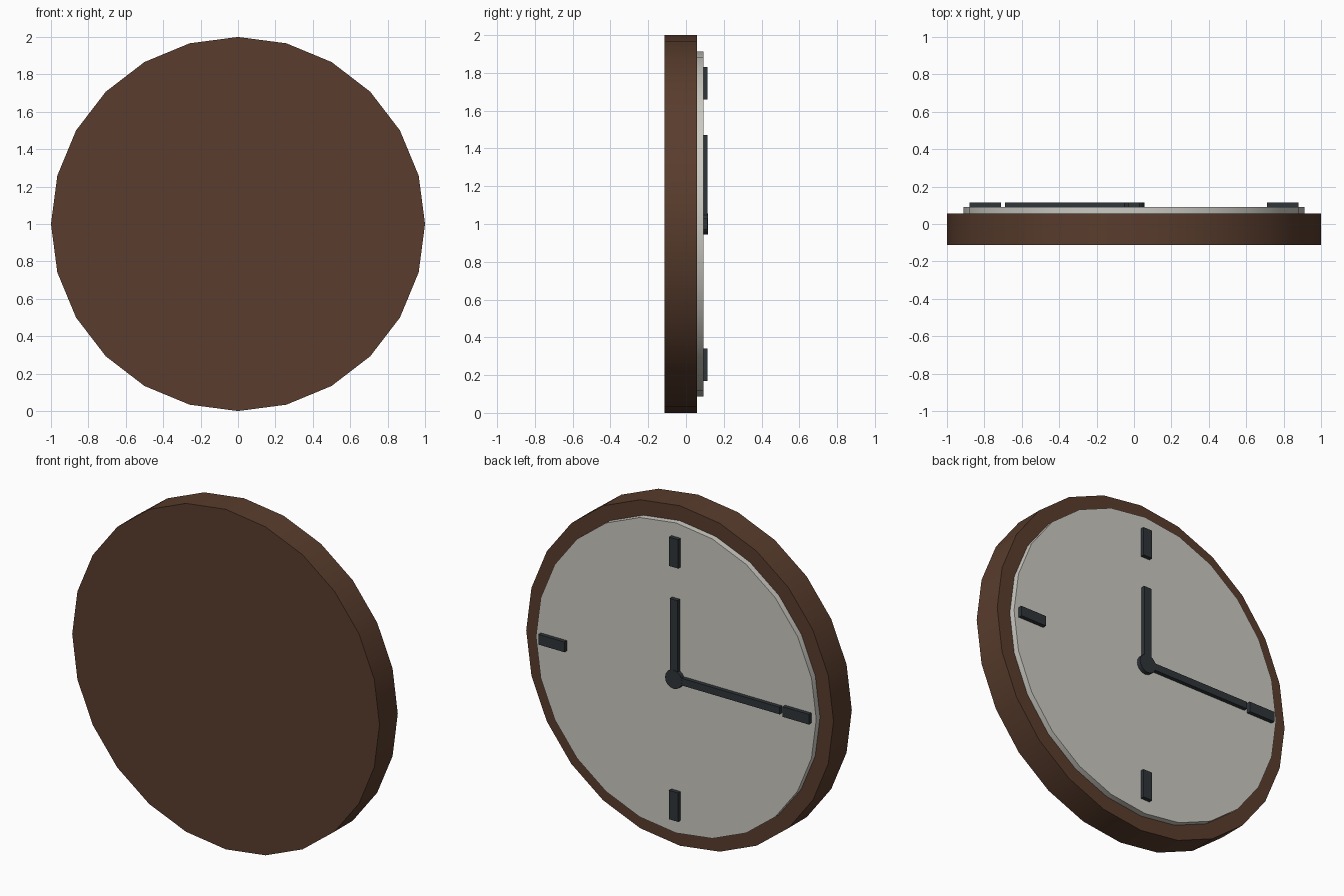
import bpy
from math import radians, sin, cos

if "Cube" in bpy.data.objects:
    bpy.data.objects.remove(bpy.data.objects["Cube"])


def material(name, rgb):
    m = bpy.data.materials.new(name)
    m.diffuse_color = (*rgb, 1)
    m.use_nodes = True
    m.node_tree.nodes["Principled BSDF"].inputs["Base Color"].default_value = m.diffuse_color
    return m


wood = material("wood", (0.10, 0.046, 0.026))
cream = material("cream", (0.60, 0.59, 0.54))
dark = material("dark", (0.028, 0.035, 0.042))


def disc(name, radius, y0, y1, sides, mat):
    bpy.ops.mesh.primitive_cylinder_add(
        vertices=sides, radius=radius, depth=y1 - y0,
        location=(0, (y0 + y1) / 2, 1), rotation=(radians(90), 0, 0))
    ob = bpy.context.object
    ob.name = name
    ob.data.materials.append(mat)
    bpy.ops.object.shade_smooth_by_angle(angle=radians(30))


def bar(name, angle, r0, r1, width, y0=0.085, y1=0.115):
    """Radial bar; angle is measured from straight up towards -x."""
    a, r = radians(angle), (r0 + r1) / 2
    bpy.ops.mesh.primitive_cube_add(
        size=1, location=(-r * sin(a), (y0 + y1) / 2, 1 + r * cos(a)),
        rotation=(0, -a, 0))
    ob = bpy.context.object
    ob.name = name
    ob.scale = (width, y1 - y0, r1 - r0)
    ob.data.materials.append(dark)


# Case and dial
disc("case", 1.0, -0.113, 0.057, 24, wood)
disc("dial", 0.912, 0.04, 0.092, 24, cream)

# Quarter-hour markers
for i in range(4):
    bar(f"marker_{i * 3 or 12}", i * 90, 0.66, 0.83, 0.06) if i % 2 == 0 else \
        bar(f"marker_{i * 3}", i * 90, 0.71, 0.88, 0.06)

# Hands and hub
bar("hour_hand", 0, 0.0, 0.47, 0.05)
bar("minute_hand", 90, 0.0, 0.69, 0.042)
disc("hub", 0.055, 0.085, 0.116, 16, dark)
